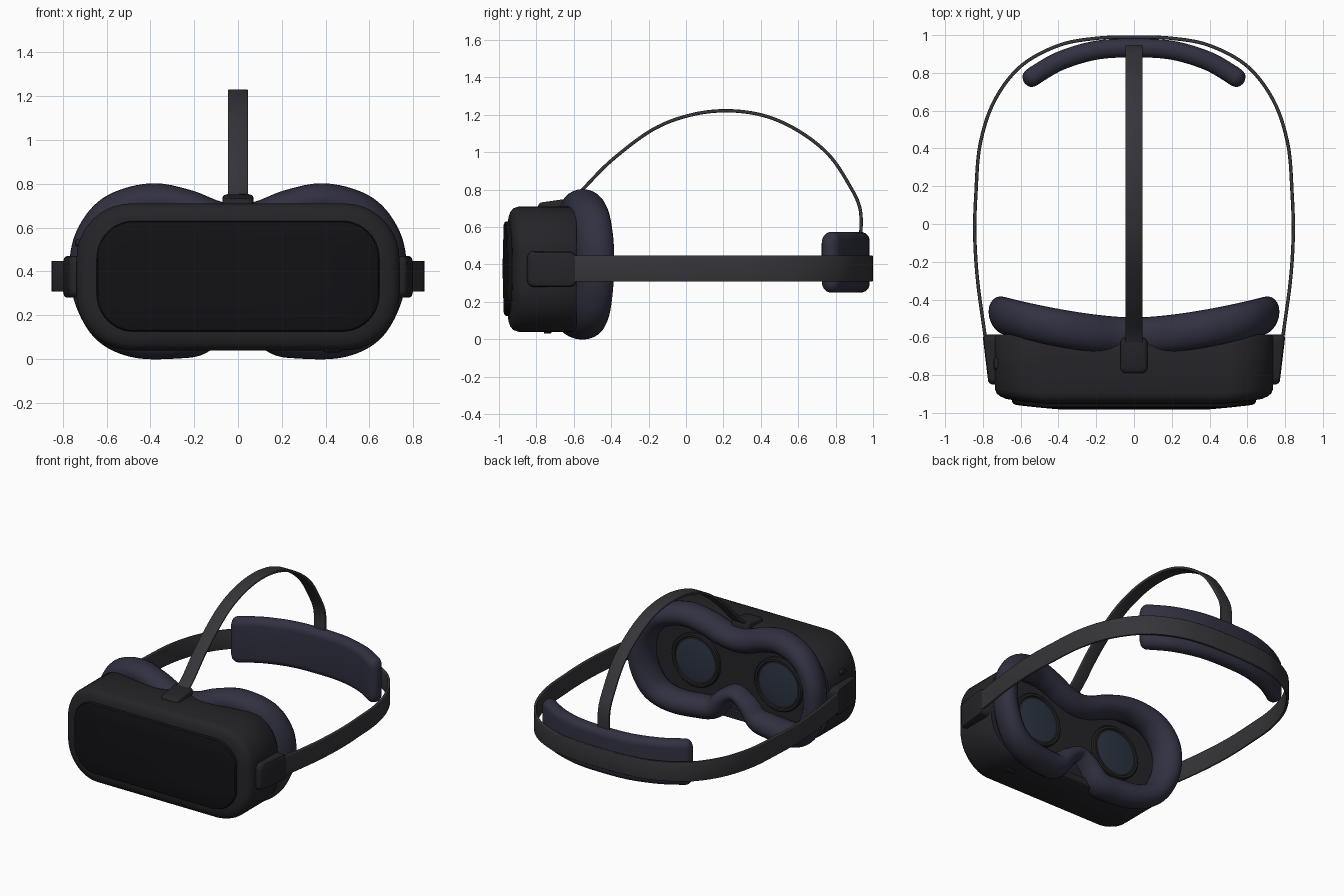
import bpy, bmesh
from math import sin, cos, pi, exp, sqrt
from mathutils import Vector as V

if "Cube" in bpy.data.objects:
    bpy.data.objects.remove(bpy.data.objects["Cube"])


def material(name, rgb):
    m = bpy.data.materials.new(name)
    m.diffuse_color = (*rgb, 1)
    m.use_nodes = True
    m.node_tree.nodes["Principled BSDF"].inputs["Base Color"].default_value = m.diffuse_color
    return m


SHELL = material("shell", (.018, .018, .022))
GLOSS = material("gloss", (.006, .006, .008))
FOAM = material("foam", (.030, .030, .052))
BAND = material("band", (.036, .036, .042))
LENS = material("lens", (.025, .035, .055))


def loft(name, rings, mat, closed=False, angle=40):
    """Skin a list of equal-length rings, capping the ends unless closed."""
    bm = bmesh.new()
    rows = [[bm.verts.new(p) for p in r] for r in rings]
    n = len(rows[0])
    for a, b in zip(rows, rows[1:] + (rows[:1] if closed else [])):
        for i in range(n):
            j = (i + 1) % n
            bm.faces.new((a[i], a[j], b[j], b[i]))
    if not closed:
        bm.faces.new(rows[0])
        bm.faces.new(rows[-1])
    bmesh.ops.recalc_face_normals(bm, faces=bm.faces)
    me = bpy.data.meshes.new(name)
    bm.to_mesh(me)
    bm.free()
    ob = bpy.data.objects.new(name, me)
    bpy.context.collection.objects.link(ob)
    me.materials.append(mat)
    bpy.ops.object.select_all(action='DESELECT')
    ob.select_set(True)
    bpy.context.view_layer.objects.active = ob
    bpy.ops.object.shade_smooth_by_angle(angle=angle * pi / 180)
    return ob


def rrect(w, h, r, n=10):
    """Rounded rectangle outline with half sizes w, h."""
    r = min(r, w * .999, h * .999)
    out = []
    for k, (sx, sy) in enumerate(((1, 1), (-1, 1), (-1, -1), (1, -1))):
        for i in range(n + 1):
            a = (k + i / n) * pi / 2
            out.append((sx * (w - r) + r * cos(a), sy * (h - r) + r * sin(a)))
    return out


def smooth(pts, n=8, closed=False):
    """Catmull-Rom curve through the points."""
    p = [V(q) for q in pts]
    m = len(p)
    p = [p[-1]] + p + p[:2] if closed else [2 * p[0] - p[1]] + p + [2 * p[-1] - p[-2]]
    out = []
    for i in range(1, m + 1 if closed else m):
        a, b, c, d = p[i - 1:i + 3]
        for k in range(n):
            t = k / n
            out.append(.5 * (2 * b + (c - a) * t + (2 * a - 5 * b + 4 * c - d) * t * t
                             + (3 * b - a - 3 * c + d) * t ** 3))
    return out if closed else out + [p[-2]]


def sweep(name, path, axis, section, mat, scale=lambda t, p: (1, 1), closed=False, angle=40):
    """Sweep a section; first coordinate across the path, second along the axis."""
    axis, m, rings = V(axis), len(path), []
    for i, p in enumerate(path):
        a = path[i - 1] if closed or i else p
        b = path[(i + 1) % m] if closed or i < m - 1 else p
        side = (b - a).cross(axis).normalized()
        sa, sb = scale(i / (m - 1), p)
        rings.append([p + side * u * sa + axis * v * sb for u, v in section])
    return loft(name, rings, mat, closed, angle)


def front_shell(name, w, h, r, z, steps, mat):
    """Rounded slab whose front bows forward; steps are (inset, y, bow)."""
    rings = []
    for inset, y, bow in steps:
        rings.append([V((x, y + bow * x * x, z + q))
                      for x, q in rrect(w - inset, h - inset, r - inset * .7)])
    return loft(name, rings, mat)


# Main housing and front visor
front_shell("housing", .737, .335, .25, .375,
            [(.3, -.975, .1), (.15, -.975, .1), (.06, -.972, .1), (.03, -.963, .1),
             (.01, -.945, .09), (0, -.91, .07), (0, -.75, 0), (0, -.60, 0),
             (.01, -.585, 0), (.06, -.585, 0), (.065, -.6, 0)], SHELL)
front_shell("visor", .645, .253, .17, .378,
            [(.24, -.997, .1), (.12, -.997, .1), (.02, -.997, .1), (.005, -.992, .1),
             (0, -.982, .1), (0, -.95, .1)], GLOSS)

# Face cushion: one half of the path, mirrored, with a nose notch
half = [(.09, .19), (.17, .1), (.28, .082), (.46, .085), (.59, .145), (.665, .27),
        (.69, .41), (.665, .55), (.57, .67), (.4, .722), (.24, .695), (.11, .645)]
outline = [(0, .245)] + half + [(0, .625)] + [(-x, z) for x, z in reversed(half)]
path = [V((p.x, 0, p.z)) for p in smooth([(x, 0, z) for x, z in outline], 8, True)]
circle = [(.08 * cos(i * pi / 12), .1 * sin(i * pi / 12)) for i in range(24)]
cushion = sweep("face_cushion", path, (0, 1, 0), circle, FOAM,
                lambda t, p: (1 - .35 * exp(-(p.x / .13) ** 2) * (p.z < .4), 1), True, 80)
for v in cushion.data.vertices:
    v.co.y += -.595 + .112 * min(1.1, abs(v.co.x) / .7) ** 1.6

# Lenses with raised rims
for s, side in ((-1, "left"), (1, "right")):
    def disc(r, y):
        return [V((s * .33 + r * cos(i * pi / 24), y, .39 + r * sin(i * pi / 24)))
                for i in range(48)]
    loft(side + "_lens_rim", [disc(.19, -.62), disc(.19, -.58), disc(.183, -.573),
                              disc(.168, -.573), disc(.163, -.582)], SHELL)
    loft(side + "_lens", [disc(.165, -.6), disc(.165, -.584), disc(.12, -.578),
                          disc(.06, -.574), disc(.01, -.573)], LENS)

# Side strap mounts, tapering towards the front
for s, side in ((-1, "left"), (1, "right")):
    rings = []
    for x, inset in ((.69, 0), (.785, 0), (.797, .006), (.802, .018)):
        rings.append([V((s * (x + .12 * (-.585 - (-.717 + y)) * -1), -.717 + y, .375 + z))
                      for y, z in rrect(.132 - inset, .095 - inset, .035)])
    loft(side + "_strap_mount", rings, SHELL)

# Head strap running round the back
half = [(.775, -.68), (.79, -.58), (.828, -.3), (.843, -.06), (.837, .16), (.815, .42),
        (.74, .65), (.6, .835), (.4, .945), (.2, .983)]
pts = half + [(0, .99)] + [(-x, y) for x, y in reversed(half)]
sweep("head_strap", smooth([(x, y, .378) for x, y in pts]), (0, 0, 1),
      rrect(.009, .07, .005, 3), BAND)

# Rear pad, rounded off at both ends
half = [(.58, .747), (.5, .803), (.38, .868), (.2, .92)]
pts = half + [(0, .932)] + [(-x, y) for x, y in reversed(half)]


def pad_scale(t, p):
    e = max(0, abs(2 * t - 1) - .86) / .14
    k = sqrt(max(0, 1 - e * e))
    return .15 + .85 * k, .62 + .38 * k


sweep("rear_pad", smooth([(x, y, .412) for x, y in pts], 12), (0, 0, 1),
      rrect(.05, .162, .048, 6), FOAM, pad_scale, angle=60)

# Top strap arching over the head
arch = [(-.66, .72), (-.57, .785), (-.4, .955), (-.18, 1.12), (.02, 1.198), (.22, 1.222),
        (.42, 1.195), (.6, 1.115), (.76, .99), (.87, .83), (.932, .69), (.932, .5)]
sweep("top_strap", smooth([(0, y, z) for y, z in arch]), (1, 0, 0),
      rrect(.009, .046, .005, 3), BAND)

# Top strap mount, sloping up towards the back
rings = []
for z, inset in ((.66, 0), (.728, 0), (.738, .005), (.743, .016)):
    rings.append([V((x, -.695 + y, z + .14 * y))
                  for x, y in rrect(.071 - inset, .095 - inset, .03)])
loft("top_strap_mount", rings, SHELL)

# Small buttons under the housing and on its left side
loft("bottom_button", [[V((.43 + x, -.74 + y, z)) for x, y in rrect(.04 - i, .02 - i, .018)]
                       for z, i in ((.06, 0), (.034, 0), (.03, .005))], SHELL)
loft("side_button", [[V((x, -.74 + y, .53 + z)) for y, z in rrect(.03 - i, .016 - i, .015)]
                     for x, i in ((-.70, 0), (-.739, 0), (-.744, .005))], SHELL)
